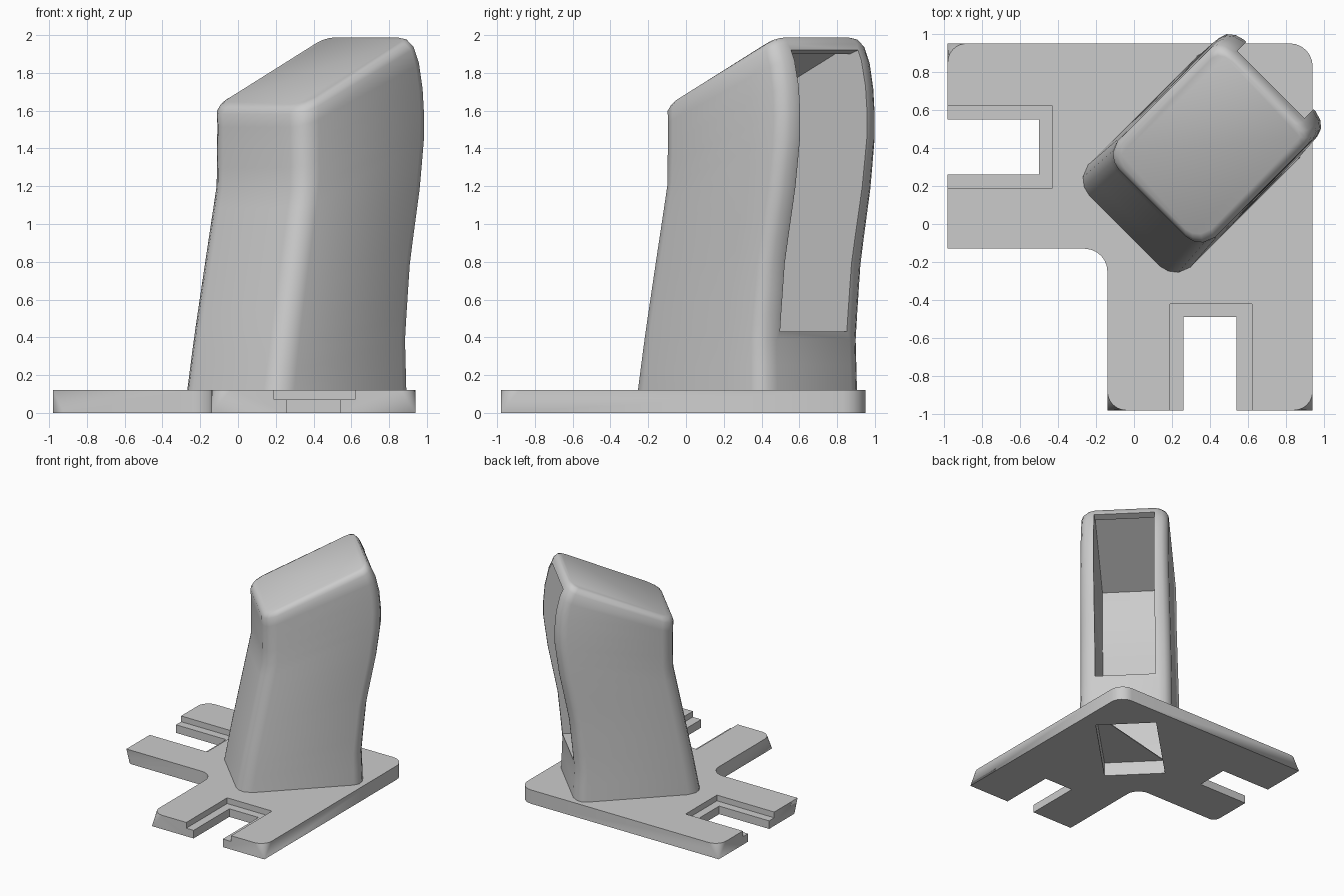
import bpy, bmesh, math
from mathutils import Vector

if "Cube" in bpy.data.objects:
    bpy.data.objects.remove(bpy.data.objects["Cube"], do_unlink=True)

grey = bpy.data.materials.new("plain_grey")
grey.use_nodes = True
grey.diffuse_color = (0.6, 0.6, 0.6, 1)
grey.node_tree.nodes["Principled BSDF"].inputs["Base Color"].default_value = (0.6, 0.6, 0.6, 1)

PLATE = 0.12
# side profile of the tower: height, front depth, back depth
PROFILE = [(0.12, -0.06, 0.95), (0.4, -0.01, 0.94), (0.8, 0.07, 0.98), (1.2, 0.15, 1.06),
           (1.5, 0.15, 1.10), (1.7, 0.14, 1.09), (1.85, 0.14, 1.06), (2.0, 0.14, 0.99)]


def loft(name, rings):
    """Skin a list of equal-length point rings and cap both ends."""
    bm = bmesh.new()
    rows = [[bm.verts.new(p) for p in ring] for ring in rings]
    n = len(rows[0])
    for a, b in zip(rows, rows[1:]):
        for i in range(n):
            j = (i + 1) % n
            bm.faces.new((a[i], a[j], b[j], b[i]))
    bm.faces.new(rows[0][::-1])
    bm.faces.new(rows[-1])
    bmesh.ops.remove_doubles(bm, verts=bm.verts, dist=0.0005)
    bmesh.ops.recalc_face_normals(bm, faces=bm.faces)
    mesh = bpy.data.meshes.new(name)
    bm.to_mesh(mesh)
    bm.free()
    obj = bpy.data.objects.new(name, mesh)
    bpy.context.collection.objects.link(obj)
    mesh.materials.append(grey)
    return obj


def box(name, x, y, z):
    return loft(name, [[(x[0], y[0], h), (x[1], y[0], h), (x[1], y[1], h), (x[0], y[1], h)] for h in z])


def select(obj):
    bpy.ops.object.select_all(action='DESELECT')
    obj.select_set(True)
    bpy.context.view_layer.objects.active = obj


def cut(obj, cutter):
    mod = obj.modifiers.new("cut", 'BOOLEAN')
    mod.operation = 'DIFFERENCE'
    mod.solver = 'EXACT'
    mod.object = cutter
    select(obj)
    bpy.ops.object.modifier_apply(modifier=mod.name)


def profile_at(z):
    z = min(max(z, PROFILE[0][0]), PROFILE[-1][0])
    for a, b in zip(PROFILE, PROFILE[1:]):
        if z <= b[0]:
            t = (z - a[0]) / (b[0] - a[0])
            return a[1] + t * (b[1] - a[1]), a[2] + t * (b[2] - a[2])


def diagonal(u, v, z):
    """Depth u and side v measured along the plate's diagonal."""
    return ((u + v) * math.sqrt(0.5), (u - v) * math.sqrt(0.5), z)


def tower_ring(section, s, low, drop=0, inset=0, flare=0):
    ring = []
    for f, v in section:
        f = f + (0.5 - f) * inset
        top = 1.62 + 0.38 * min(f, 1) - drop
        z = low + s * (top - low)
        front, back = profile_at(z)
        width = (1 - 2 * inset) * (1 + flare * (1 - s))
        ring.append(diagonal(front + f * (back - front), v * width - 0.01, z))
    return ring


def mirrored(half):
    return half + [(f, -v) for f, v in reversed(half)]


# Base plate: an L with one round corner, one inner fillet and clipped tips
def corner(p, a, b, r, shape):
    """Rounded corner at p running from direction a to direction b."""
    p, a, b = Vector(p), Vector(a), Vector(b)
    centre = p + (a + b) * r
    angles = [math.pi / 2 * k / 6 for k in range(7)]
    arc = [centre - b * r * math.cos(t) - a * r * math.sin(t) for t in angles]
    sharp = [p] * len(arc)
    return (sharp if shape == "top" else arc), (sharp if shape == "bottom" else arc)


W, E, S, N = (-1, 0), (1, 0), (0, -1), (0, 1)
corners = [((-0.98, -0.13), N, E, 0.06, "bottom"), ((-0.14, -0.13), W, S, 0.12, "both"),
           ((-0.14, -0.98), N, E, 0.10, "top"), ((0.94, -0.98), W, N, 0.10, "top"),
           ((0.94, 0.95), S, W, 0.12, "both"), ((-0.98, 0.95), E, S, 0.10, "top")]
bottom, top = [], []
for c in corners:
    # "top" clips the upper edge only, "bottom" the lower edge only
    shape = c[4]
    low, high = corner(*c)
    bottom += low
    top += high
base_plate = loft("base_plate", [[(p.x, p.y, 0) for p in bottom], [(p.x, p.y, PLATE) for p in top]])

# Tower shell with rounded upright edges and a sloping top
outer = mirrored([(0, 0.25), (0.012, 0.295), (0.045, 0.335), (0.11, 0.36),
                  (0.91, 0.36), (0.955, 0.345), (0.985, 0.31), (1, 0.26)])
rings = [tower_ring(outer, k / 14, PLATE, flare=0.06) for k in range(14)]
rings += [tower_ring(outer, 0.975, PLATE), tower_ring(outer, 0.993, PLATE, inset=0.025),
          tower_ring(outer, 1, PLATE, inset=0.06)]
tower = loft("tower_shell", rings)

# Cutters: hollow core, tall back opening, stepped cable slots
core = [(0.1, 0.25), (0.93, 0.25), (0.93, -0.25), (0.1, -0.25)]
opening = [(0.5, 0.25), (1.2, 0.25), (1.2, -0.25), (0.5, -0.25)]
hollow = loft("hollow_cutter", [tower_ring(core, k / 14, -0.05, drop=0.03) for k in range(15)])
window = loft("window_cutter", [tower_ring(opening, k / 14, 0.43, drop=0.03) for k in range(15)])
slots = [box("slot_cutter", (-1.2, -0.5), (0.26, 0.55), (-0.1, 0.3)),
         box("slot_step_cutter", (-1.2, -0.43), (0.19, 0.62), (0.07, 0.3)),
         box("slot_cutter", (0.26, 0.54), (-1.2, -0.49), (-0.1, 0.3)),
         box("slot_step_cutter", (0.19, 0.62), (-1.2, -0.42), (0.07, 0.3))]
for c in slots + [hollow]:
    cut(base_plate, c)
for c in (hollow, window):
    cut(tower, c)
for c in slots + [hollow, window]:
    bpy.data.objects.remove(c, do_unlink=True)

# Triangular web closing half of the floor hole
web = [(0.05, 0.25), (0.87, 0.25), (0.05, -0.25)]
loft("floor_web", [[diagonal(u, v, z) for u, v in web] for z in (PLATE - 0.004, PLATE + 0.004)])

for obj, angle in ((tower, 40), (base_plate, 25)):
    select(obj)
    bpy.ops.object.shade_smooth_by_angle(angle=math.radians(angle))
